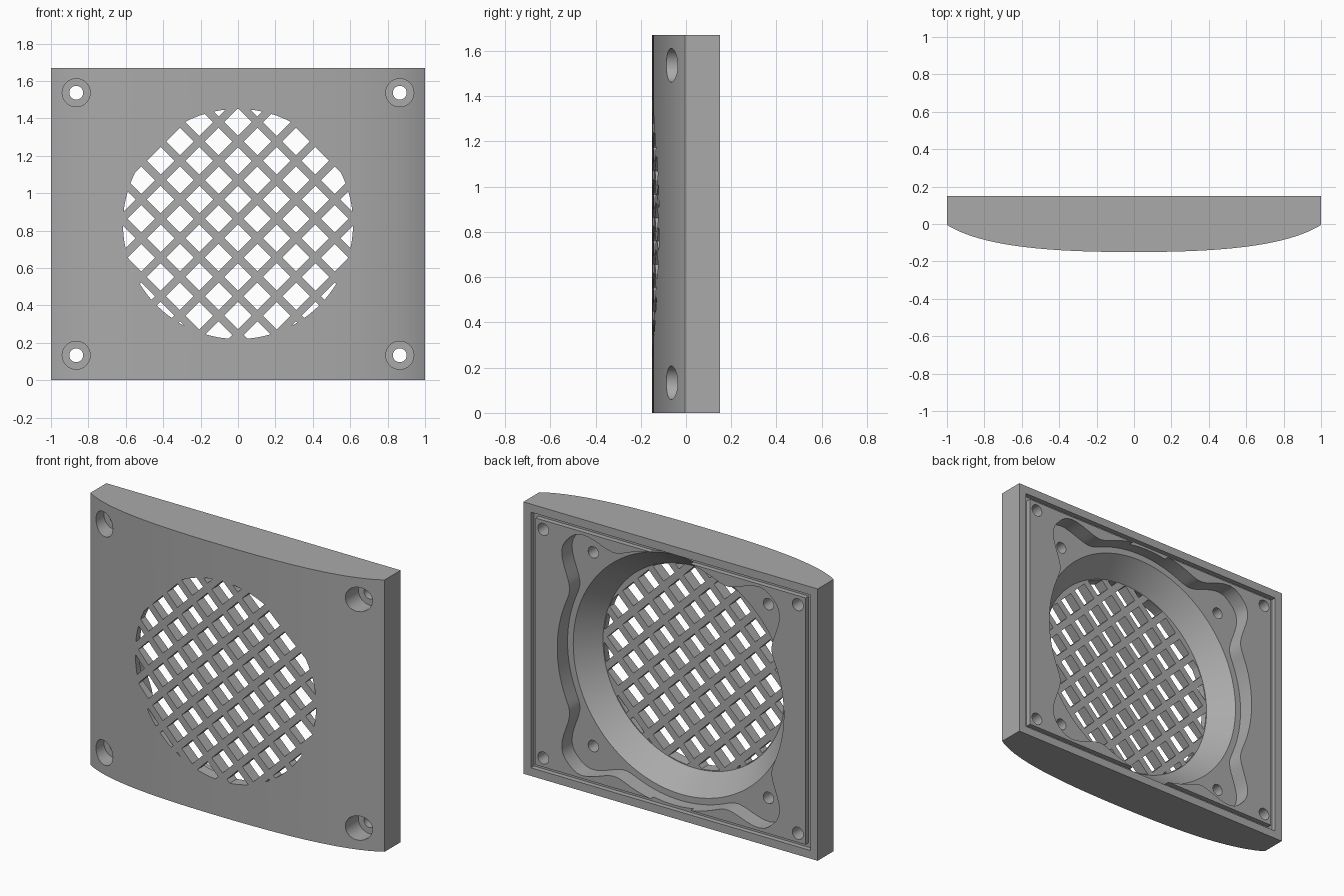
import bpy, bmesh
from math import sin, cos, pi, tau, exp, sqrt, radians
from mathutils import Vector

cube = bpy.data.objects.get("Cube")
if cube:
    bpy.data.objects.remove(cube, do_unlink=True)

H = 1.67            # plate height
MID = H / 2
BACK = 0.15


def add_solid(bm, ring_a, ring_b):
    """Close two matching rings of points into a solid."""
    a = [bm.verts.new(p) for p in ring_a]
    b = [bm.verts.new(p) for p in ring_b]
    bm.faces.new(a)
    bm.faces.new(b[::-1])
    n = len(a)
    for i in range(n):
        j = (i + 1) % n
        bm.faces.new((a[j], a[i], b[i], b[j]))


def finish(bm, name):
    bmesh.ops.recalc_face_normals(bm, faces=bm.faces)
    mesh = bpy.data.meshes.new(name)
    bm.to_mesh(mesh)
    bm.free()
    ob = bpy.data.objects.new(name, mesh)
    bpy.context.collection.objects.link(ob)
    return ob


def at_depth(outline, y):
    return [(x, y, MID + z) for x, z in outline]


def prisms(name, outlines, y0, y1):
    bm = bmesh.new()
    for o in outlines:
        add_solid(bm, at_depth(o, y0), at_depth(o, y1))
    return finish(bm, name)


def circle(r, cx=0, cz=0, n=32):
    return [(cx + r * cos(tau * i / n), cz + r * sin(tau * i / n)) for i in range(n)]


def rect(hx, hz):
    return [(-hx, -hz), (hx, -hz), (hx, hz), (-hx, hz)]


def apply_boolean(target, cutter, operation="DIFFERENCE"):
    mod = target.modifiers.new("cut", "BOOLEAN")
    mod.operation = operation
    mod.solver = "EXACT"
    mod.object = cutter
    bpy.context.view_layer.objects.active = target
    bpy.ops.object.modifier_apply(modifier=mod.name)
    bpy.data.objects.remove(cutter, do_unlink=True)


# Plate with a bowed front
p = [Vector(c) for c in ((-1, -0.005), (-0.8, -0.13), (-0.4, -0.15), (0, -0.15))]
half = []
for i in range(25):
    t = i / 24
    s = 1 - t
    half.append(p[0] * s**3 + p[1] * 3 * s * s * t + p[2] * 3 * s * t * t + p[3] * t**3)
profile = [(v.x, v.y) for v in half] + [(-v.x, v.y) for v in half[-2::-1]]
profile += [(1, BACK), (-1, BACK)]
bm = bmesh.new()
add_solid(bm, [(x, y, 0) for x, y in profile], [(x, y, H) for x, y in profile])
plate = finish(bm, "speaker_grille_plate")

# Seal groove around the back
groove = prisms("groove_cutter", [rect(0.95, MID - 0.05)], BACK - 0.03, 0.3)
apply_boolean(groove, prisms("groove_core", [rect(0.918, MID - 0.077)], 0, 0.4))
apply_boolean(plate, groove)

# Wavy pocket with four corner lobes
pocket = []
for i in range(192):
    a = tau * i / 192
    off = abs(a % (pi / 2) - pi / 4) / radians(11.5)
    r = 0.77 + 0.21 * exp(-off**3)
    pocket.append((r * cos(a), r * sin(a)))
apply_boolean(plate, prisms("pocket_cutter", [pocket], 0.05, 0.3))

# Conical opening down to the grille
bm = bmesh.new()
add_solid(bm, at_depth(circle(0.62, n=96), -0.08), at_depth(circle(0.74, n=96), 0.06))
apply_boolean(plate, finish(bm, "cone_cutter"))

# Diagonal mesh openings limited to a disc
PITCH, HALF = 0.207, 0.0735
diamonds = []
for row in range(-8, 8):
    for col in range(-8, 9):
        if (row + col) % 2 == 0:
            cx, cz = col * PITCH / 2, 0.545 + (row - 6) * PITCH / 2
            if sqrt(cx * cx + cz * cz) < 0.8:
                diamonds.append([(cx + HALF, cz), (cx, cz + HALF), (cx - HALF, cz), (cx, cz - HALF)])
holes = prisms("mesh_cutter", diamonds, -0.3, 0.0)
apply_boolean(holes, prisms("disc", [circle(0.615, n=96)], -0.4, 0.1), "INTERSECT")
apply_boolean(plate, holes)

# Counterbored corner screw holes and blind mounting holes
signs = [(sx, sz) for sx in (-1, 1) for sz in (-1, 1)]


def corner_holes(r, x, z, y0, y1):
    apply_boolean(plate, prisms("hole_cutter", [circle(r, sx * x, sz * z) for sx, sz in signs], y0, y1))


corner_holes(0.075, 0.865, 0.702, -0.3, 0.04)
corner_holes(0.037, 0.865, 0.702, -0.3, 0.3)
corner_holes(0.035, 0.595, 0.595, -0.05, 0.12)

# Finish
grey = bpy.data.materials.new("plain_grey")
grey.use_nodes = True
colour = (0.4, 0.4, 0.4, 1)
grey.diffuse_color = colour
grey.node_tree.nodes["Principled BSDF"].inputs["Base Color"].default_value = colour
plate.data.materials.clear()
plate.data.materials.append(grey)
for f in plate.data.polygons:
    f.material_index = 0
bpy.ops.object.select_all(action="DESELECT")
plate.select_set(True)
bpy.context.view_layer.objects.active = plate
bpy.ops.object.shade_smooth_by_angle(angle=radians(25))
